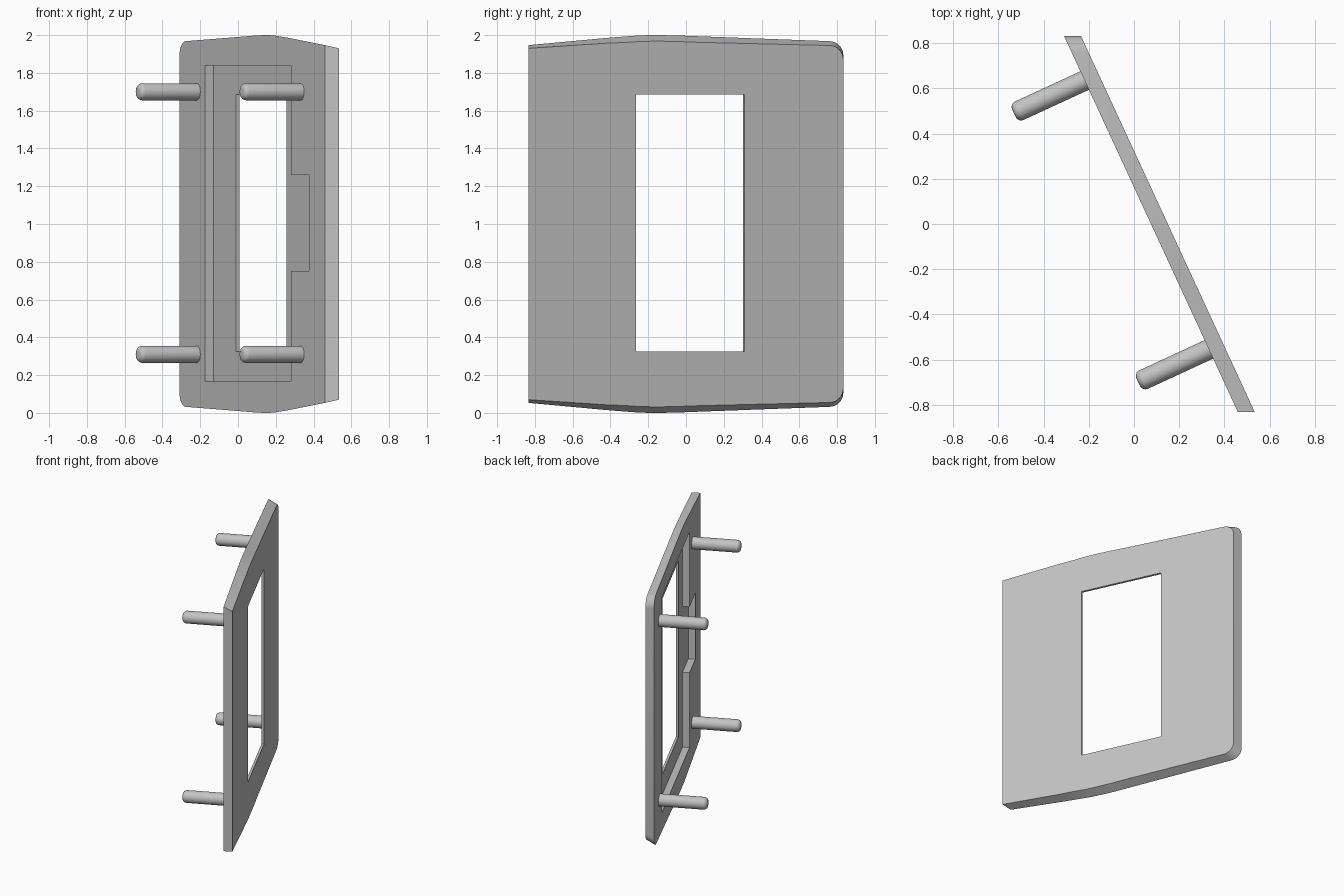
import bpy, bmesh, math
from mathutils import Matrix, Vector

if "Cube" in bpy.data.objects:
    bpy.data.objects.remove(bpy.data.objects["Cube"])

# Frame of the slanted plate: u runs along it, w goes through it, origin on the pegged face
ANGLE = math.radians(24.8)
ALONG = Vector((-math.sin(ANGLE), math.cos(ANGLE), 0))
THROUGH = Vector((math.cos(ANGLE), math.sin(ANGLE), 0))
ORIGIN = Vector((0.075, 0, 0))
THICK, DEPTH, HALF = 0.068, 0.05, 0.833

grey = bpy.data.materials.new("light grey")
grey.use_nodes = True
grey.diffuse_color = (0.55, 0.55, 0.55, 1)
grey.node_tree.nodes["Principled BSDF"].inputs["Base Color"].default_value = grey.diffuse_color


def place(y, z, w):
    """Point at world depth y and height z on the plane w behind the pegged face."""
    u = (y - w * THROUGH.y) / ALONG.y
    return ORIGIN + ALONG * u + THROUGH * w + Vector((0, 0, z))


def loft(name, near, far):
    """Solid between two rings of equal length."""
    bm = bmesh.new()
    a = [bm.verts.new(p) for p in near]
    b = [bm.verts.new(p) for p in far]
    bm.faces.new(a)
    bm.faces.new(b)
    for i in range(len(a)):
        j = (i + 1) % len(a)
        bm.faces.new((a[i], a[j], b[j], b[i]))
    bmesh.ops.recalc_face_normals(bm, faces=bm.faces)
    return make(name, bm)


def make(name, bm):
    mesh = bpy.data.meshes.new(name)
    bm.to_mesh(mesh)
    bm.free()
    mesh.materials.append(grey)
    obj = bpy.data.objects.new(name, mesh)
    bpy.context.collection.objects.link(obj)
    return obj


def smooth(obj):
    bpy.ops.object.select_all(action='DESELECT')
    obj.select_set(True)
    bpy.context.view_layer.objects.active = obj
    bpy.ops.object.shade_smooth_by_angle(angle=math.radians(30))


def outline(front, crown, rear, w):
    """Ring of the plate: gently crowned top with a rounded rear corner, mirrored below."""
    top = [(-HALF, front), (-0.42, front + (crown - front) * 0.72)]
    top += [(-0.32, crown - 0.007), (-0.24, crown - 0.001), (-0.14, crown),
            (-0.04, crown - 0.002), (0.06, crown - 0.006)]
    r = 0.075
    for k in range(9):
        t = math.radians(90 - k * 90 / 8)
        top.append((HALF - r + r * math.cos(t), rear - r + r * math.sin(t)))
    ring = top + [(y, 2 - z) for y, z in reversed(top)]
    return [place(y, z, w) for y, z in ring]


def prism(name, ring, w0, w1):
    """Straight solid through the plate; ring is (y on the pegged face, z)."""
    base = [place(y, z, 0) for y, z in ring]
    return loft(name, [p + THROUGH * w0 for p in base], [p + THROUGH * w1 for p in base])


# Face plate
plate = loft("face_plate", outline(1.947, 2.0, 1.968, 0), outline(1.93, 1.968, 1.945, THICK))

# Stepped recess with a side notch, then the window through the plate
shift = THICK * THROUGH.y
recess = [(0.541, 0.17), (0.541, 1.84), (-0.444, 1.84), (-0.444, 1.26),
          (-0.649, 1.26), (-0.649, 0.75), (-0.444, 0.75), (-0.444, 0.17)]
window = [(y - shift, z) for y, z in
          [(0.31, 0.325), (0.31, 1.685), (-0.265, 1.685), (-0.265, 0.325)]]
for name, ring, end in (("recess_cutter", recess, DEPTH), ("window_cutter", window, 0.2)):
    cutter = prism(name, ring, -0.1, end)
    cutter.hide_render = True
    mod = plate.modifiers.new(name, 'BOOLEAN')
    mod.operation, mod.solver, mod.object = 'DIFFERENCE', 'EXACT', cutter
    bpy.context.view_layer.objects.active = plate
    bpy.ops.object.modifier_apply(modifier=name)
    bpy.data.objects.remove(cutter)
smooth(plate)

# Four round-ended mounting pegs
LENGTH, RADIUS, ROUND = 0.345, 0.045, 0.027
for side, y in (("front", -0.555), ("rear", 0.635)):
    for level, z in (("lower", 0.31), ("upper", 1.7)):
        bm = bmesh.new()
        bmesh.ops.create_cone(bm, cap_ends=True, segments=32, radius1=RADIUS,
                              radius2=RADIUS, depth=LENGTH + 0.01)
        rim = [e for e in bm.edges if all(v.co.z > 0 for v in e.verts)]
        bmesh.ops.bevel(bm, geom=rim, offset=ROUND, segments=5, profile=0.5,
                        affect='EDGES')
        turn = (-THROUGH).to_track_quat('Z', 'Y').to_matrix().to_4x4()
        centre = place(y, z, 0.005 - LENGTH / 2)
        centre = place(y, z, 0) - THROUGH * (LENGTH / 2 - 0.005)
        bm.transform(Matrix.Translation(centre) @ turn)
        smooth(make(f"{side}_{level}_peg", bm))
